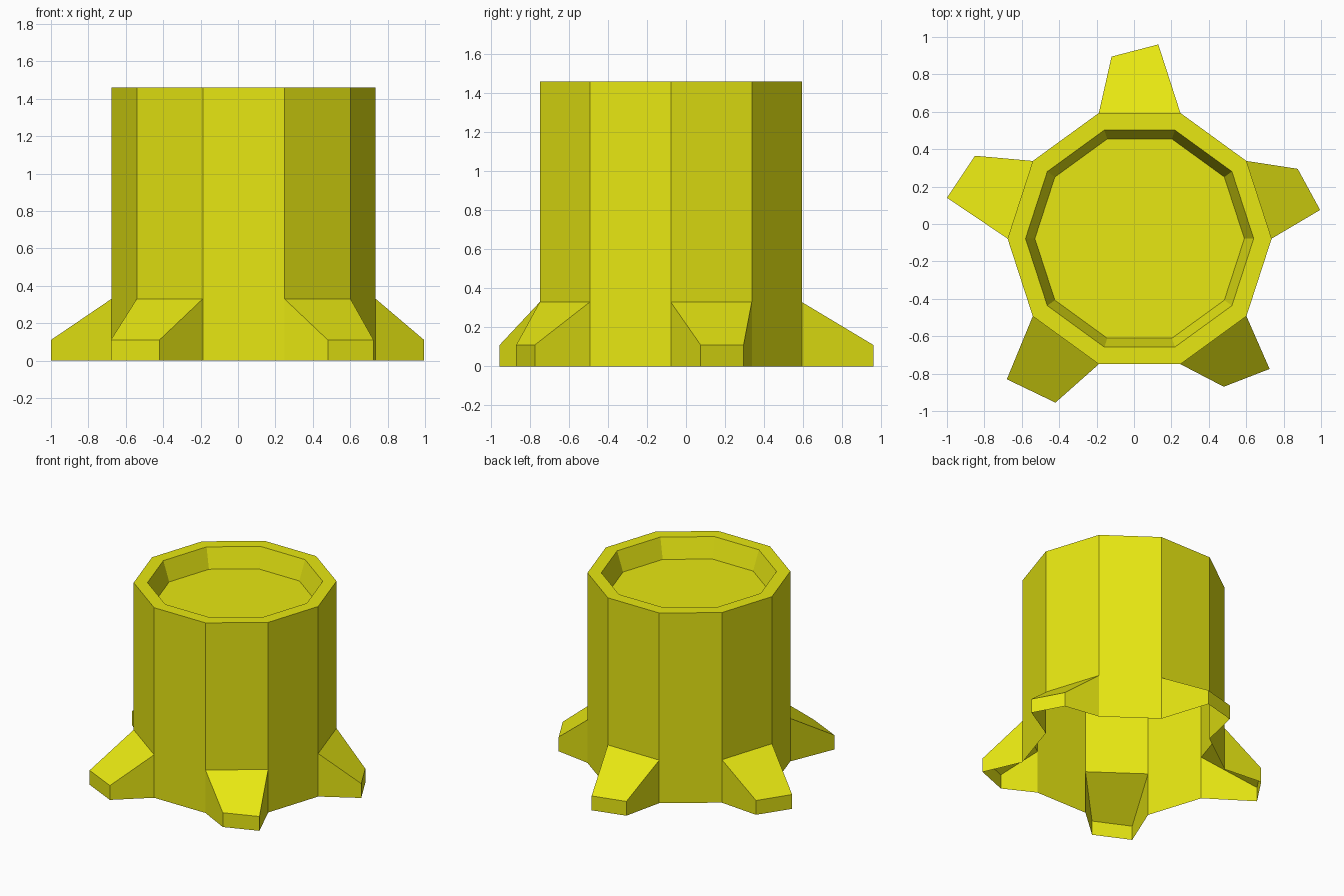
import bpy, bmesh, math

if "Cube" in bpy.data.objects:
    bpy.data.objects.remove(bpy.data.objects["Cube"])

SIDES = 10
CX, CY = 0.03, -0.078
ROOT_Z, TIP_Z, TOP_Z, FLOOR_Z = 0.33, 0.11, 1.46, 1.31

# Outer end of each root (two plan points), keyed by the trunk side it grows from
ROOT_TIPS = {
    0: ((0.995, 0.075), (0.875, 0.295)),
    2: ((0.13, 0.96), (-0.12, 0.895)),
    4: ((-0.85, 0.365), (-1.0, 0.14)),
    6: ((-0.68, -0.83), (-0.42, -0.955)),
    8: ((0.48, -0.87), (0.725, -0.775)),
}

bm = bmesh.new()


def ring(radius, z):
    step = 2 * math.pi / SIDES
    return [bm.verts.new((CX + radius * math.cos(i * step),
                          CY + radius * math.sin(i * step), z))
            for i in range(SIDES)]


def bridge(lower, upper, skip=()):
    for i in range(SIDES):
        if i not in skip:
            j = (i + 1) % SIDES
            bm.faces.new((lower[i], lower[j], upper[j], upper[i]))


# Trunk shell: wall, rim, recessed cut top; open underneath
base = ring(0.706, 0)
root_line = ring(0.706, ROOT_Z)
top = ring(0.706, TOP_Z)
lip = ring(0.61, TOP_Z)
floor = ring(0.56, FLOOR_Z)
bridge(base, root_line, skip=ROOT_TIPS)
bridge(root_line, top)
bridge(top, lip)
bridge(lip, floor)
bm.faces.new(floor)

# Roots: hollow wedges flowing out of the trunk wall
for i, (p, q) in ROOT_TIPS.items():
    j = (i + 1) % SIDES
    p0, p1 = (bm.verts.new((*p, z)) for z in (0, TIP_Z))
    q0, q1 = (bm.verts.new((*q, z)) for z in (0, TIP_Z))
    bm.faces.new((root_line[i], p1, q1, root_line[j]))   # sloping back
    bm.faces.new((p0, q0, q1, p1))                       # blunt end
    bm.faces.new((base[i], p0, p1, root_line[i]))        # sides
    bm.faces.new((q0, base[j], root_line[j], q1))

mesh = bpy.data.meshes.new("stump")
bm.to_mesh(mesh)
bm.free()

yellow = bpy.data.materials.new("yellow")
yellow.diffuse_color = (0.8, 0.8, 0.006, 1)
yellow.use_nodes = True
yellow.node_tree.nodes["Principled BSDF"].inputs["Base Color"].default_value = yellow.diffuse_color
mesh.materials.append(yellow)
bpy.context.collection.objects.link(bpy.data.objects.new("tree_stump", mesh))
